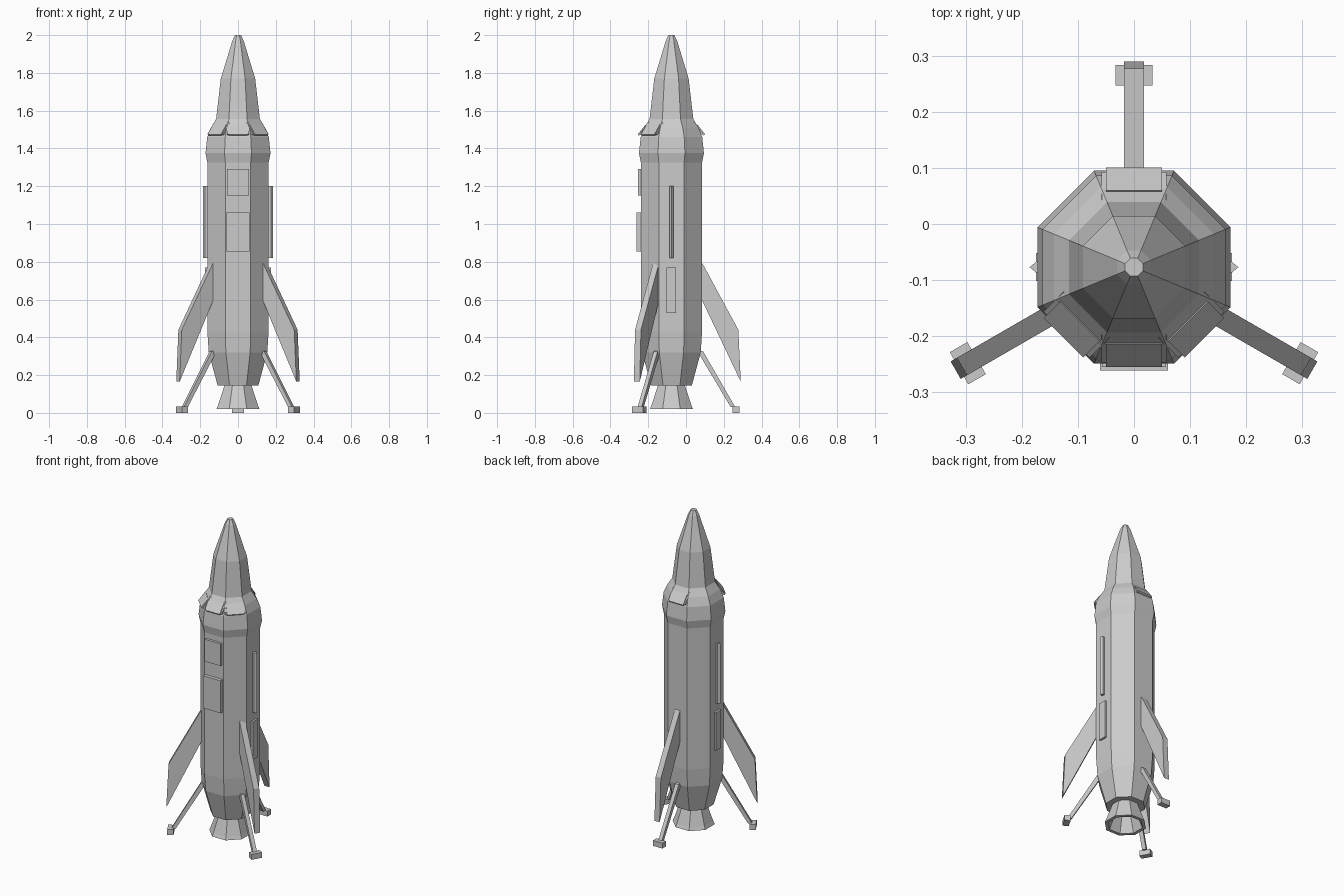
import bpy, bmesh
from math import cos, sin, pi, radians
from mathutils import Matrix, Vector

old = bpy.data.objects.get("Cube")
if old:
    bpy.data.objects.remove(old, do_unlink=True)

CENTRE_Y = -0.077

grey = bpy.data.materials.new("hull_grey")
GREY = (0.6, 0.6, 0.6, 1)
grey.diffuse_color = GREY
grey.use_nodes = True
grey.node_tree.nodes["Principled BSDF"].inputs["Base Color"].default_value = GREY


def loft(name, rings, angle=0):
    """Skin closed rings of points, cap both ends, turn about the hull axis."""
    bm = bmesh.new()
    loops = [[bm.verts.new(p) for p in ring] for ring in rings]
    n = len(loops[0])
    for a, b in zip(loops, loops[1:]):
        for i in range(n):
            j = (i + 1) % n
            bm.faces.new((a[i], a[j], b[j], b[i]))
    bm.faces.new(loops[0][::-1])
    bm.faces.new(loops[-1])
    bmesh.ops.recalc_face_normals(bm, faces=bm.faces)
    turn = Matrix.Translation((0, CENTRE_Y, 0)) @ Matrix.Rotation(radians(angle), 4, 'Z')
    bm.transform(turn)
    mesh = bpy.data.meshes.new(name)
    bm.to_mesh(mesh)
    bm.free()
    mesh.materials.append(grey)
    obj = bpy.data.objects.new(name, mesh)
    bpy.context.collection.objects.link(obj)
    return obj


def octagon_lathe(name, profile):
    """Eight-sided solid; profile gives (flat-to-centre distance, height)."""
    rings = []
    for r, z in profile:
        c = r / cos(pi / 8)
        angles = [pi / 8 + k * pi / 4 for k in range(8)]
        rings.append([(c * cos(a), c * sin(a), z) for a in angles])
    return loft(name, rings)


def slab(name, outline, half, angle):
    """Extrude an outline of (radius, height) sideways by +-half."""
    return loft(name, [[(r, t, z) for r, z in outline] for t in (-half, half)], angle)


def block(name, r0, r1, z0, z1, half, angle):
    return slab(name, [(r0, z0), (r1, z0), (r1, z1), (r0, z1)], half, angle)


# Hull with nose cone
octagon_lathe("hull", [
    (0.108, 0.145), (0.155, 0.32), (0.162, 0.43), (0.162, 1.325), (0.172, 1.375),
    (0.163, 1.46), (0.143, 1.51), (0.116, 1.555), (0.091, 1.77), (0.03, 1.97), (0.016, 2.0)])

# Hollow engine nozzle
octagon_lathe("engine_nozzle", [
    (0.07, 0.15), (0.106, 0.04), (0.114, 0.02), (0.094, 0.02), (0.055, 0.13)])

# Three fins, each above a landing leg with a foot
for side, angle in (("back", 90), ("right", 210), ("left", 330)):
    slab(side + "_fin", [(0.15, 0.8), (0.165, 0.79), (0.354, 0.44),
                         (0.367, 0.165), (0.16, 0.6), (0.15, 0.6)], 0.018, angle)
    slab(side + "_leg", [(0.15, 0.33), (0.168, 0.325), (0.338, 0.03), (0.314, 0.03),
                         (0.15, 0.305)], 0.012, angle)
    block(side + "_foot", 0.324, 0.36, 0, 0.034, 0.033, angle)

# Tilted window visors around the shoulder
for side, angle in (("back", 90), ("front", 270), ("front_right", 225), ("front_left", 315)):
    slab(side + "_window_frame", [(0.12, 1.54), (0.17, 1.477), (0.163, 1.47),
                                  (0.11, 1.535)], 0.058, angle)
    slab(side + "_window", [(0.137, 1.527), (0.178, 1.475), (0.172, 1.468),
                            (0.13, 1.515)], 0.05, angle)

# Front hatches
block("lower_hatch", 0.15, 0.184, 0.855, 1.06, 0.061, 270)
block("upper_hatch", 0.15, 0.178, 1.15, 1.29, 0.057, 270)

# Side rails with a pointed section, and side panels below them
for side, angle in (("left", 0), ("right", 180)):
    section = [(0.155, -0.008), (0.174, -0.01), (0.186, 0), (0.174, 0.01), (0.155, 0.008)]
    loft(side + "_rail", [[(r, t, z) for r, t in section] for z in (0.82, 1.2)], angle)
    block(side + "_panel", 0.155, 0.175, 0.53, 0.77, 0.025, angle)
